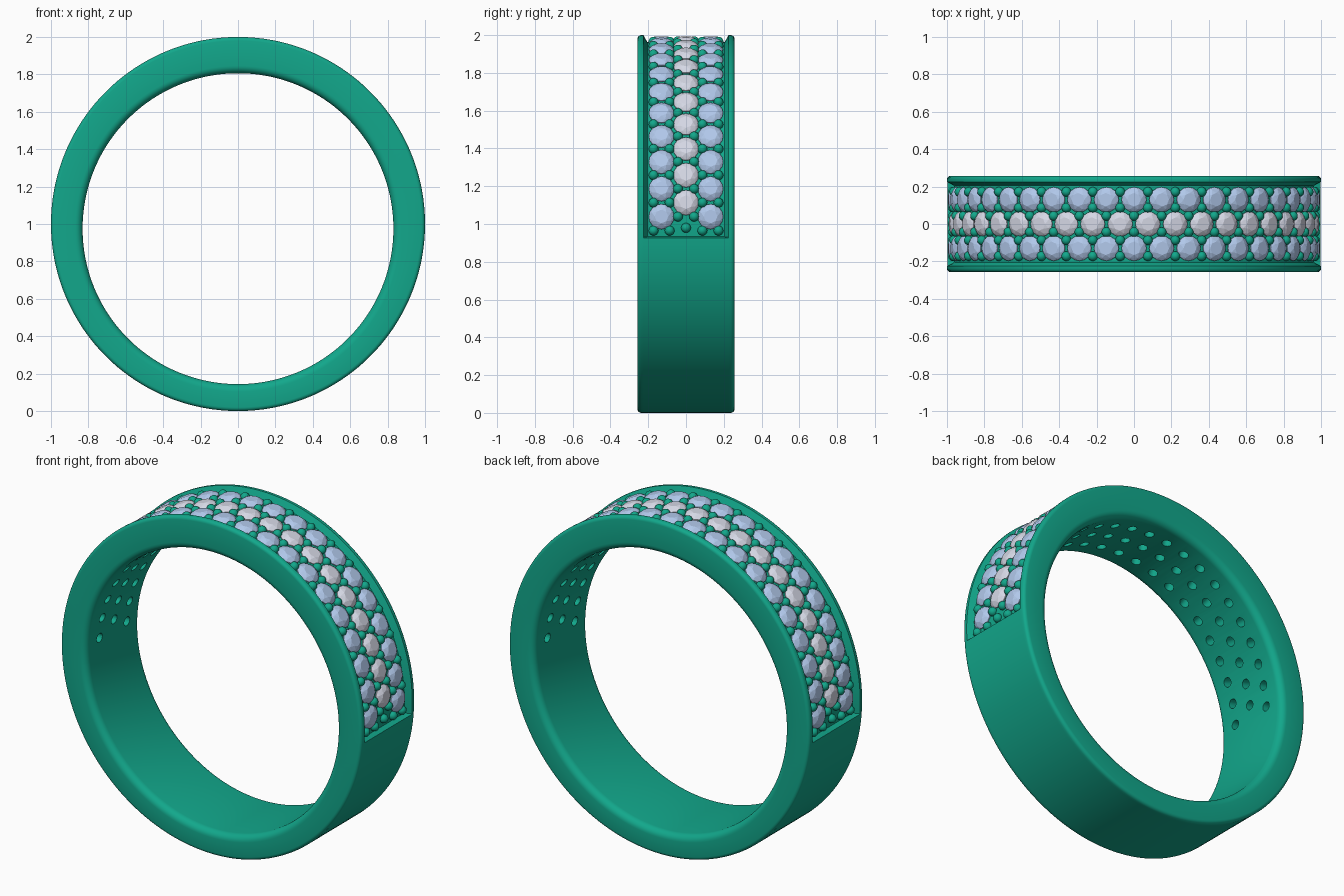
import bpy, bmesh
from math import sin, cos, pi, radians
from mathutils import Matrix, Vector

if "Cube" in bpy.data.objects:
    bpy.data.objects.remove(bpy.data.objects["Cube"])

PITCH = 8.77          # angle between neighbouring stones
ROW = 0.13            # distance between stone rows
C = Vector((0, 0, 1))


def material(name, rgb):
    m = bpy.data.materials.new(name)
    m.diffuse_color = (*rgb, 1)
    m.use_nodes = True
    m.node_tree.nodes["Principled BSDF"].inputs["Base Color"].default_value = m.diffuse_color
    return m


green = material("green metal", (0.006, 0.39, 0.26))
blue = material("pale blue stone", (0.44, 0.58, 0.83))
white = material("pale white stone", (0.67, 0.69, 0.79))


def make_object(name, bm, mat=None, smooth=None):
    bmesh.ops.recalc_face_normals(bm, faces=bm.faces)
    me = bpy.data.meshes.new(name)
    bm.to_mesh(me)
    bm.free()
    ob = bpy.data.objects.new(name, me)
    bpy.context.collection.objects.link(ob)
    if mat:
        me.materials.append(mat)
    if smooth:
        smooth_object(ob, smooth)
    return ob


def smooth_object(ob, angle):
    bpy.ops.object.select_all(action='DESELECT')
    ob.select_set(True)
    bpy.context.view_layer.objects.active = ob
    bpy.ops.object.shade_smooth_by_angle(angle=radians(angle))


def frame(deg, y, r):
    """Matrix on the ring: local z points outward, local y along the width."""
    a = radians(deg)
    d = Vector((cos(a), 0, sin(a)))
    yv = Vector((0, 1, 0))
    t = yv.cross(d)
    m = Matrix((t, yv, d)).transposed().to_4x4()
    m.translation = C + d * r + Vector((0, y, 0))
    return m


side_angles = [90 + PITCH * k for k in range(-10, 11)]
mid_angles = [90 + PITCH * (k + 0.5) for k in range(-10, 10)]
gap_angles = [90 + PITCH * (k + 0.5) for k in range(-11, 11)]

# Band: profile swept round, inner circle set lower so the top is thicker
W, RO, RI, DROP = 0.257, 1.0, 0.831, 0.025
FO, FI = 0.02, 0.04   # outer and inner edge rounding


def profile(channel):
    depth = 0.037 if channel else 0.0
    half = [(0.205, RO - depth, 0), (0.225, RO, 0)]
    for i in range(5):
        a = pi / 2 * i / 4
        half.append((W - FO + FO * sin(a), RO - FO + FO * cos(a), 0))
    for i in range(7):
        a = pi / 2 * i / 6
        half.append((W - FI + FI * cos(a), RI + FI - FI * sin(a), DROP))
    return half + [(-y, r, d) for y, r, d in reversed(half)]


END = 4.0
stations = [(-END + (180 + 2 * END) * i / 94, True) for i in range(95)]
rest = 180 - 2 * END - 0.4
stations += [(180 + END + 0.2 + rest * i / 86, False) for i in range(87)]
bm = bmesh.new()
rings = []
for deg, channel in stations:
    a = radians(deg)
    rings.append([bm.verts.new((r * cos(a), y, 1 - d + r * sin(a)))
                  for y, r, d in profile(channel)])
for i, ring in enumerate(rings):
    nxt = rings[(i + 1) % len(rings)]
    for j in range(len(ring)):
        k = (j + 1) % len(ring)
        bm.faces.new((ring[j], ring[k], nxt[k], nxt[j]))
band = make_object("ring_band", bm, green)

# Drilled holes on the inside, one under each stone
bm = bmesh.new()
spots = [(a, 0) for a in mid_angles] + [(a, s * ROW) for a in side_angles for s in (-1, 1)]
for a, y in spots:
    bmesh.ops.create_cone(bm, cap_ends=True, segments=20, radius1=0.027, radius2=0.027,
                          depth=0.16, matrix=frame(a, y, 0.82))
cutter = make_object("hole_cutter", bm)
cutter.hide_render = True
mod = band.modifiers.new("holes", 'BOOLEAN')
mod.operation = 'DIFFERENCE'
mod.solver = 'EXACT'
mod.object = cutter
bpy.context.view_layer.objects.active = band
bpy.ops.object.modifier_apply(modifier=mod.name)
bpy.data.objects.remove(cutter)
smooth_object(band, 30)


# Stones: faceted round cut made as a convex hull of a few rings
def add_stone(bm, mat):
    pts = [Vector((0, 0, -0.05))]
    for n, r, h, off in ((8, 0.036, 0.024, 0), (8, 0.055, 0.014, 0.5),
                         (16, 0.067, 0.002, 0), (16, 0.067, -0.003, 0)):
        for i in range(n):
            a = 2 * pi * (i + off) / n
            pts.append(Vector((r * cos(a), r * sin(a), h)))
    verts = [bm.verts.new(mat @ p) for p in pts]
    bmesh.ops.convex_hull(bm, input=verts)


def stones(name, places, mat):
    bm = bmesh.new()
    for a, y in places:
        add_stone(bm, frame(a, y, 0.969))
    make_object(name, bm, mat)


stones("middle_row_stones", [(a, 0) for a in mid_angles], white)
stones("front_row_stones", [(a, -ROW) for a in side_angles], blue)
stones("back_row_stones", [(a, ROW) for a in side_angles], blue)

# Beads holding the stones in the gaps between them
bm = bmesh.new()
beads = [(a, s * 0.043) for a in side_angles for s in (-1, 1)]
beads += [(a, s * y) for a in gap_angles for s in (-1, 1) for y in (0.087, 0.172)]
beads += [(-1.2, 0), (181.2, 0)]
for a, y in beads:
    bmesh.ops.create_uvsphere(bm, u_segments=16, v_segments=10, radius=0.026,
                              matrix=frame(a, y, 0.968))
make_object("setting_beads", bm, green, 60)
